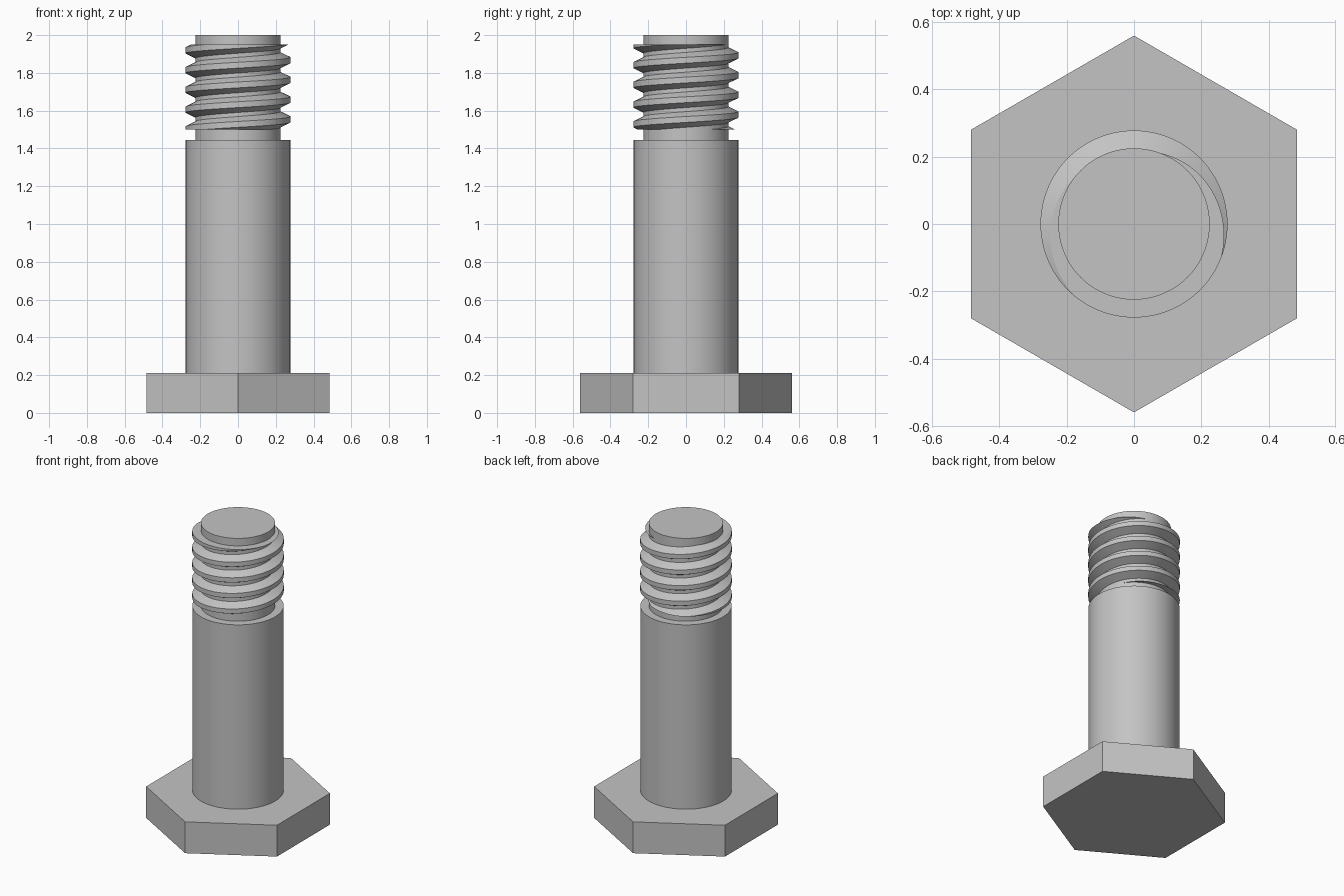
import bpy, bmesh
from math import cos, sin, pi, radians

cube = bpy.data.objects.get("Cube")
if cube:
    bpy.data.objects.remove(cube, do_unlink=True)

STEEL = (0.55, 0.55, 0.55, 1)
steel = bpy.data.materials.new("grey_steel")
steel.use_nodes = True
steel.diffuse_color = STEEL
steel.node_tree.nodes["Principled BSDF"].inputs["Base Color"].default_value = STEEL


def finish(obj, smooth=True):
    obj.data.materials.append(steel)
    bpy.ops.object.select_all(action='DESELECT')
    obj.select_set(True)
    bpy.context.view_layer.objects.active = obj
    if smooth:
        bpy.ops.object.shade_smooth_by_angle(angle=radians(20))


def prism(name, sides, radius, z0, z1, turn=0.0, smooth=True):
    bpy.ops.mesh.primitive_cylinder_add(vertices=sides, radius=radius, depth=z1 - z0,
                                        location=(0, 0, (z0 + z1) / 2))
    obj = bpy.context.object
    obj.name = name
    obj.rotation_euler.z = turn
    finish(obj, smooth)


# Hexagonal head, plain shank and the narrower threaded core
prism("hex_head", 6, 0.56, 0, 0.21, smooth=False)
prism("shank", 96, 0.277, 0.205, 1.445)
prism("thread_core", 96, 0.225, 1.44, 2.0)

# Helical thread ridge: a trapezoid swept up the core, trimmed flat at both ends
PITCH, STEPS, TURNS = 0.1045, 96, 7
CREST, FLANK = 0.031, 0.026
START = 1.538 - 2 * PITCH            # lower crest edge at the +x side
profile = [(0.215, -FLANK), (0.225, -FLANK), (0.278, 0),
           (0.278, CREST), (0.225, CREST + FLANK), (0.215, CREST + FLANK)]

bm = bmesh.new()
rings = []
for i in range(STEPS * TURNS + 1):
    a = 2 * pi * i / STEPS
    z = START + PITCH * i / STEPS
    rings.append([bm.verts.new((r * cos(a), r * sin(a), z + h)) for r, h in profile])
n = len(profile)
for low, high in zip(rings, rings[1:]):
    for k in range(n):
        m = (k + 1) % n
        bm.faces.new((low[k], high[k], high[m], low[m]))
bm.faces.new(rings[0])
bm.faces.new(rings[-1])

for height, side in ((1.5, -1), (1.95, 1)):
    cut = bmesh.ops.bisect_plane(bm, geom=bm.verts[:] + bm.edges[:] + bm.faces[:],
                                 dist=1e-6, plane_co=(0, 0, height),
                                 plane_no=(0, 0, side), clear_outer=True)
    rim = [e for e in cut["geom_cut"] if isinstance(e, bmesh.types.BMEdge)]
    bmesh.ops.triangle_fill(bm, edges=rim, use_beauty=True, normal=(0, 0, side))
bmesh.ops.recalc_face_normals(bm, faces=bm.faces[:])

mesh = bpy.data.meshes.new("thread")
bm.to_mesh(mesh)
bm.free()
thread = bpy.data.objects.new("thread", mesh)
bpy.context.collection.objects.link(thread)
finish(thread)
